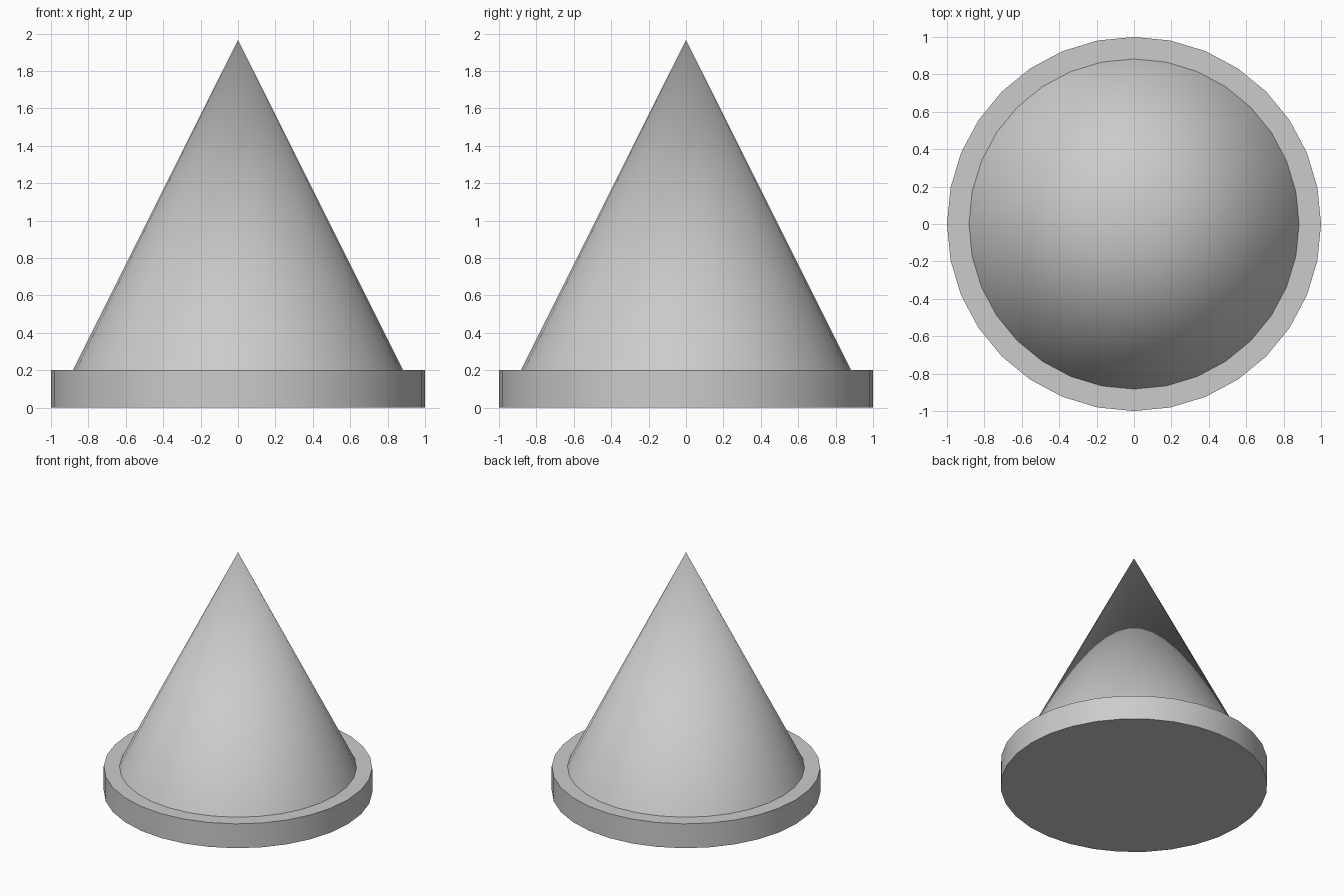
import bpy, math

if "Cube" in bpy.data.objects:
    bpy.data.objects.remove(bpy.data.objects["Cube"])

SIDES = 32
TOP = 0.2      # top of the base disc
APEX = 1.965   # tip of the cone
SLOPE = 0.5    # cone radius gained per unit of height


def smooth(obj, name):
    obj.name = name
    bpy.ops.object.shade_smooth_by_angle(angle=math.radians(30))


# round base disc
bpy.ops.mesh.primitive_cylinder_add(vertices=SIDES, radius=1, depth=TOP,
                                    location=(0, 0, TOP / 2))
smooth(bpy.context.object, "base_disc")

# cone body, sunk slightly into the disc
bottom = TOP - 0.02
bpy.ops.mesh.primitive_cone_add(vertices=SIDES, radius1=(APEX - bottom) * SLOPE,
                                radius2=0, depth=APEX - bottom,
                                location=(0, 0, (APEX + bottom) / 2))
smooth(bpy.context.object, "cone_body")
